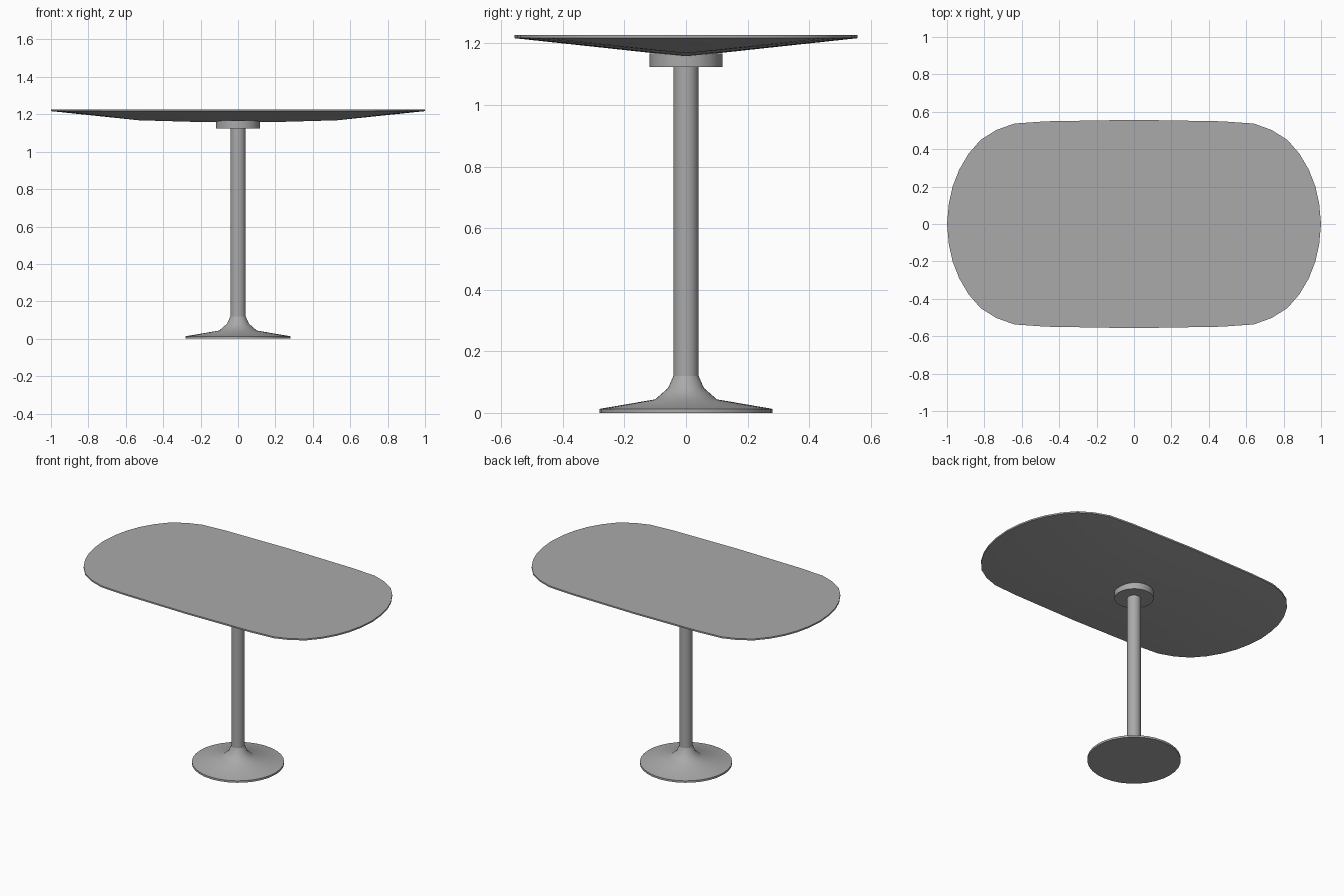
import bpy, bmesh, math

cube = bpy.data.objects.get("Cube")
if cube:
    bpy.data.objects.remove(cube)

grey = bpy.data.materials.new("plain_grey")
grey.use_nodes = True
colour = (0.4, 0.4, 0.4, 1)
grey.diffuse_color = colour
grey.node_tree.nodes["Principled BSDF"].inputs["Base Color"].default_value = colour


def finish(name, bm, angle):
    bmesh.ops.recalc_face_normals(bm, faces=bm.faces)
    mesh = bpy.data.meshes.new(name)
    bm.to_mesh(mesh)
    bm.free()
    mesh.materials.append(grey)
    obj = bpy.data.objects.new(name, mesh)
    bpy.context.collection.objects.link(obj)
    bpy.ops.object.select_all(action='DESELECT')
    obj.select_set(True)
    bpy.context.view_layer.objects.active = obj
    bpy.ops.object.shade_smooth_by_angle(angle=math.radians(angle))
    return obj


def lathe(name, profile, sides=32, angle=35):
    """Spin a profile of (radius, height) points into a capped solid."""
    bm = bmesh.new()
    rings = []
    for r, z in profile:
        rings.append([bm.verts.new((r * math.cos(math.tau * i / sides),
                                    r * math.sin(math.tau * i / sides), z))
                      for i in range(sides)])
    for low, high in zip(rings, rings[1:]):
        for i in range(sides):
            j = (i + 1) % sides
            bm.faces.new((low[i], low[j], high[j], high[i]))
    bm.faces.new(rings[0])
    bm.faces.new(rings[-1])
    return finish(name, bm, angle)


# Table top: rounded outline with a thin rim, tapering below to a central keel
quarter = [(1, 0), (0.99, 0.11), (0.97, 0.2), (0.935, 0.29), (0.885, 0.375),
           (0.82, 0.45), (0.735, 0.503), (0.64, 0.537), (0.47, 0.549), (0, 0.557)]
keel = [(0, 1.157), (0.25, 1.16), (0.53, 1.168)]
points = {(sx * x, sy * y, z) for x, y in quarter for z in (1.217, 1.227)
          for sx in (1, -1) for sy in (1, -1)}
points |= {(s * x, 0, z) for x, z in keel for s in (1, -1)}
bm = bmesh.new()
for p in sorted(points):
    bm.verts.new(p)
bmesh.ops.convex_hull(bm, input=bm.verts)
bmesh.ops.dissolve_limit(bm, angle_limit=0.002, verts=bm.verts, edges=bm.edges)
finish("table_top", bm, 30)

# Mounting collar, pole and flared foot
lathe("collar", [(0.118, 1.124), (0.118, 1.168)])
lathe("pole", [(0.041, 0.11), (0.041, 1.13)])
lathe("foot", [(0.281, 0), (0.281, 0.013), (0.1, 0.044),
               (0.058, 0.081), (0.041, 0.12)], angle=45)
